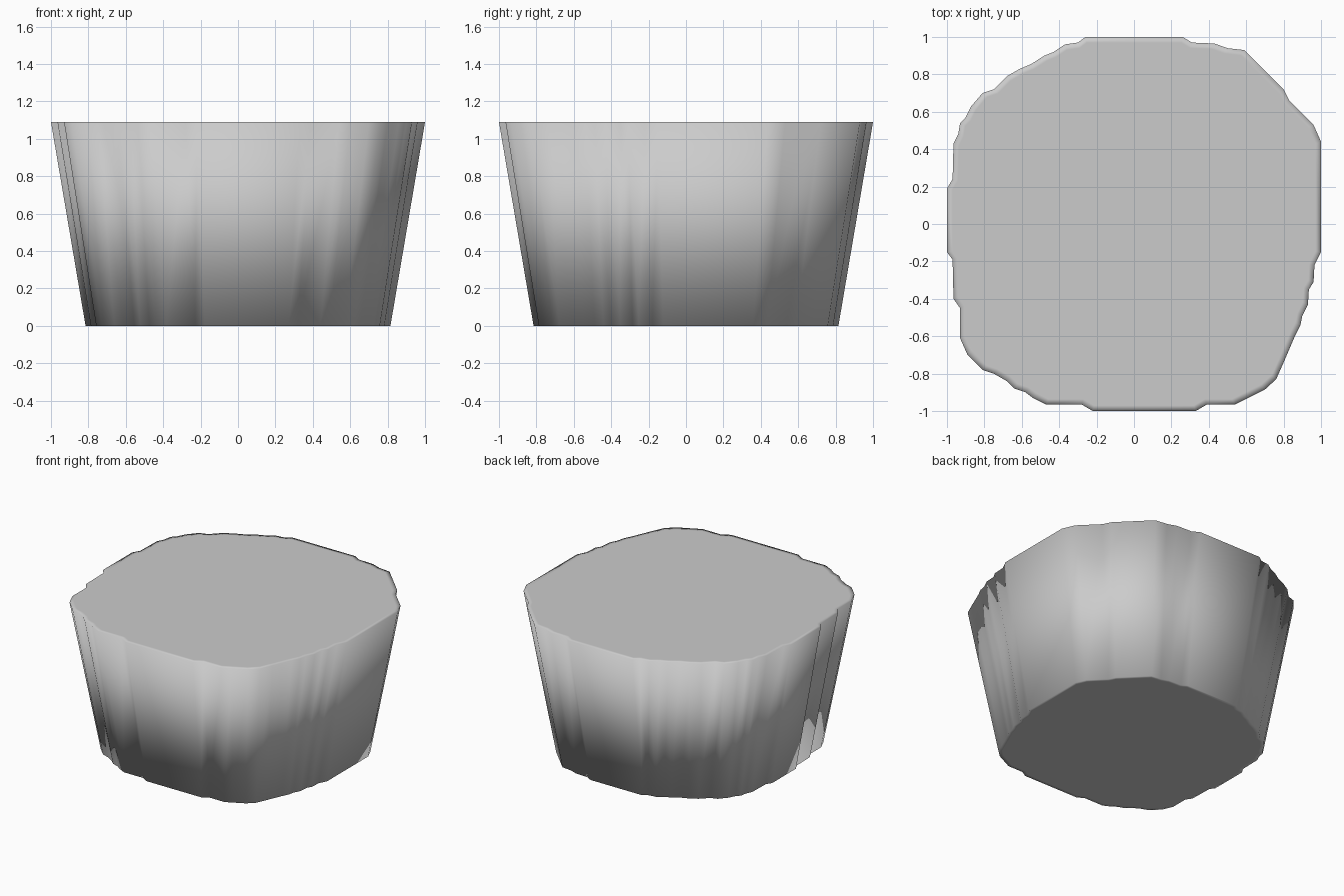
import bpy, bmesh

# Irregular outline of the top rim, counterclockwise
rim = [
    (1, -.15), (1, .44), (.96, .53), (.83, .66), (.80, .72), (.59, .93), (.50, .94),
    (.43, .965), (.31, .97), (.26, 1), (-.26, 1), (-.30, .97), (-.37, .96),
    (-.43, .92), (-.48, .90), (-.55, .855), (-.61, .83), (-.68, .79), (-.75, .72),
    (-.81, .70), (-.87, .63), (-.90, .57), (-.93, .54), (-.94, .48), (-.965, .43),
    (-.97, .24), (-1, .19), (-1, -.15), (-.97, -.19), (-.965, -.40), (-.93, -.45),
    (-.93, -.61), (-.89, -.70), (-.81, -.78), (-.75, -.80), (-.68, -.84),
    (-.64, -.88), (-.58, -.90), (-.54, -.93), (-.47, -.965), (-.28, -.965),
    (-.22, -1), (.33, -1), (.39, -.965), (.54, -.965), (.60, -.935), (.70, -.885),
    (.76, -.83), (.80, -.74), (.83, -.67), (.86, -.60), (.89, -.54), (.90, -.49),
    (.93, -.43), (.935, -.35), (.96, -.31), (.965, -.22),
]
HEIGHT = 1.09
BASE = 0.815   # base size relative to the rim

bm = bmesh.new()


def ring(scale, z):
    return [bm.verts.new((x * scale, y * scale, z)) for x, y in rim]


# Tapered wall with a narrow border loop on each cap for the soft edges
rings = [ring(BASE * .97, 0), ring(BASE, 0), ring(1, HEIGHT), ring(.97, HEIGHT)]
n = len(rim)
for a, b in zip(rings, rings[1:]):
    for i in range(n):
        j = (i + 1) % n
        bm.faces.new((a[i], a[j], b[j], b[i]))
bm.faces.new(rings[0][::-1])
bm.faces.new(rings[-1])
for f in bm.faces:
    f.smooth = True
bm.normal_update()

mesh = bpy.data.meshes.new("tapered_block")
bm.to_mesh(mesh)
bm.free()
block = bpy.data.objects.new("tapered_block", mesh)
bpy.context.collection.objects.link(block)
